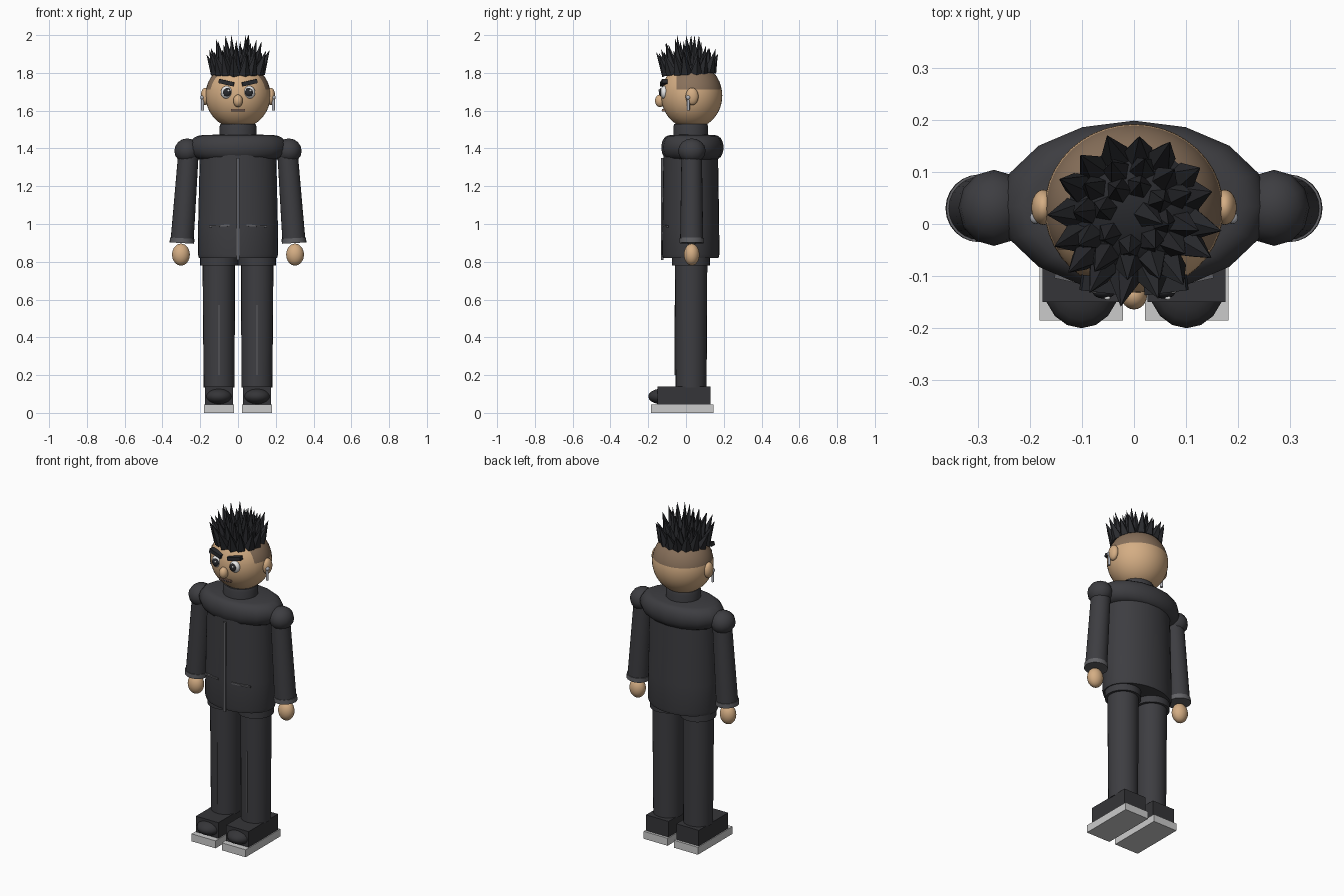
import bpy, bmesh, math, random
from mathutils import Vector, Matrix

if "Cube" in bpy.data.objects:
    bpy.data.objects.remove(bpy.data.objects["Cube"])
random.seed(4)


def mat(name, r, g, b):
    m = bpy.data.materials.new(name)
    m.diffuse_color = (r, g, b, 1)
    m.use_nodes = True
    m.node_tree.nodes["Principled BSDF"].inputs["Base Color"].default_value = m.diffuse_color
    return m


CLOTH = mat("charcoal cloth", .047, .047, .053)
SHOE = mat("shoe leather", .036, .036, .04)
HAIR = mat("black hair", .022, .023, .027)
TRIM = mat("grey trim", .12, .12, .13)
SKIN = mat("skin", .66, .42, .23)
FADE = mat("shaved hair", .25, .165, .105)
SOLE = mat("light sole", .6, .6, .6)
WHITE = mat("eye white", .85, .85, .85)
METAL = mat("silver", .45, .46, .5)
LIP = mat("lips", .3, .17, .12)


def finish(name, bm, material, smooth=True):
    bmesh.ops.recalc_face_normals(bm, faces=bm.faces)
    me = bpy.data.meshes.new(name)
    bm.to_mesh(me)
    bm.free()
    ob = bpy.data.objects.new(name, me)
    bpy.context.collection.objects.link(ob)
    me.materials.append(material)
    if smooth:
        bpy.ops.object.select_all(action='DESELECT')
        ob.select_set(True)
        bpy.context.view_layer.objects.active = ob
        bpy.ops.object.shade_smooth_by_angle(angle=math.radians(40))
    return ob


def box(name, centre, size, material, tilt=0, turn=0):
    bm = bmesh.new()
    bmesh.ops.create_cube(bm, size=1)
    m = (Matrix.Translation(centre) @ Matrix.Rotation(turn, 4, 'Z')
         @ Matrix.Rotation(tilt, 4, 'Y') @ Matrix.Diagonal((*size, 1)))
    bm.transform(m)
    return finish(name, bm, material, False)


def ball(name, centre, radii, material, u=24, v=16):
    bm = bmesh.new()
    bmesh.ops.create_uvsphere(bm, u_segments=u, v_segments=v, radius=1)
    bm.transform(Matrix.Translation(centre) @ Matrix.Diagonal((*radii, 1)))
    return finish(name, bm, material)


def rod(name, a, b, r1, r2, material, sides=24, smooth=True):
    """Tapered cylinder from a to b."""
    a, b = Vector(a), Vector(b)
    bm = bmesh.new()
    bmesh.ops.create_cone(bm, cap_ends=True, segments=sides, radius1=r1,
                          radius2=r2, depth=(b - a).length)
    q = (b - a).to_track_quat('Z', 'Y').to_matrix().to_4x4()
    bm.transform(Matrix.Translation((a + b) / 2) @ q)
    return finish(name, bm, material, smooth)


def lathe(name, profile, y, rx, ry, material, sides=32):
    """Elliptical stack of rings; profile holds (relative radius, z)."""
    bm = bmesh.new()
    rings = []
    for r, z in profile:
        rings.append([bm.verts.new((rx * r * math.sin(t), y + ry * r * math.cos(t), z))
                      for t in (2 * math.pi * i / sides for i in range(sides))])
    for lo, hi in zip(rings, rings[1:]):
        for i in range(sides):
            j = (i + 1) % sides
            bm.faces.new((lo[i], lo[j], hi[j], hi[i]))
    bm.faces.new(rings[0])
    bm.faces.new(rings[-1])
    return finish(name, bm, material)


# Jacket body, padded yoke and high collar
lathe("jacket_body", [(.97, .82), (1, .84), (.99, 1.0), (.95, 1.38)],
      .025, .213, .152, CLOTH)
yoke = [(.74 + .26 * math.sin(math.radians(a)), 1.405 - .065 * math.cos(math.radians(a)))
        for a in range(0, 181, 20)]
lathe("shoulder_yoke", yoke + [(.3, 1.475)], .034, .26, .165, CLOTH, 16)
lathe("collar", [(1, 1.44), (1, 1.515), (.95, 1.53), (.85, 1.53)], .025, .098, .092, CLOTH)
box("zipper", (0, -.126, 1.08), (.016, .014, .54), TRIM)

# Head with shaved sides and a black crown, split by cutting planes
bm = bmesh.new()
bmesh.ops.create_uvsphere(bm, u_segments=40, v_segments=28, radius=1)
bm.transform(Matrix.Translation((0, .03, 1.68)) @ Matrix.Diagonal((.172, .162, .175, 1)))
for co, no in (((0, 0, 1.712), (0, 0, 1)), ((0, 0, 1.80), (0, 0, 1)), ((0, -.05, 0), (0, 1, 0))):
    bmesh.ops.bisect_plane(bm, geom=bm.verts[:] + bm.edges[:] + bm.faces[:],
                           plane_co=co, plane_no=no)
for f in bm.faces:
    c = f.calc_center_median()
    f.material_index = 2 if c.z > 1.80 else 1 if c.z > 1.712 and c.y > -.05 else 0
head = finish("head", bm, SKIN)
head.data.materials.append(FADE)
head.data.materials.append(HAIR)

# Spiky hair: two rings of faceted cones
bm = bmesh.new()


def spike(base, tip, radius):
    base, tip = Vector(base), Vector(tip)
    q = (tip - base).to_track_quat('Z', 'Y').to_matrix().to_4x4()
    bmesh.ops.create_cone(bm, cap_ends=True, segments=5, radius1=radius, radius2=.0005,
                          depth=(tip - base).length,
                          matrix=Matrix.Translation((base + tip) / 2) @ q
                          @ Matrix.Rotation(random.uniform(0, 6), 4, 'Z'))


for count, r0, z0, r1, zt, rad in ((16, .115, 1.80, .165, 1.905, .032),
                                   (12, .088, 1.81, .122, 1.955, .03),
                                   (8, .055, 1.82, .068, 1.985, .028)):
    for i in range(count):
        t = 2 * math.pi * (i + .25) / count + random.uniform(-.06, .06)
        s, c = math.sin(t), math.cos(t)
        k = random.uniform(.95, 1.04)
        spike((r0 * s, .016 + r0 * c, z0 + .008 * c), (r1 * k * s, .01 + r1 * k * c,
              min(1.998, zt + random.uniform(-.025, .025))), rad)
spike((.02, .02, 1.83), (.055, 0, 2.0), .028)
finish("hair_spikes", bm, HAIR, False)

# Nose and mouth
ball("nose", (0, -.137, 1.652), (.025, .027, .033), SKIN)
box("mouth", (0, -.117, 1.602), (.072, .022, .014), LIP)
box("mouth_line", (0, -.127, 1.602), (.064, .004, .004), HAIR)

for s, side in ((-1, "right"), (1, "left")):
    # Eyes and brows
    ball(side + "_eye", (s * .06, -.115, 1.697), (.031, .022, .034), WHITE)
    ball(side + "_pupil", (s * .058, -.131, 1.697), (.021, .012, .023), HAIR)
    ball(side + "_eye_glint", (s * .058 + .007, -.142, 1.706), (.006, .004, .006), WHITE, 10, 6)
    box(side + "_brow", (s * .061, -.117, 1.748), (.082, .03, .022), HAIR, -s * .22, s * .12)

    # Ears with hanging earrings
    ball(side + "_ear", (s * .174, .032, 1.675), (.023, .034, .046), SKIN)
    rod(side + "_earring_drop", (s * .187, .012, 1.60), (s * .187, .012, 1.668),
        .008, .008, METAL, 10)
    ball(side + "_earring_stud", (s * .189, .012, 1.67), (.011, .012, .012), METAL, 12, 8)

    # Sleeves, shoulder caps, cuffs and hands
    ball(side + "_shoulder", (s * .269, .031, 1.387), (.068, .073, .066), CLOTH, 12, 8)
    rod(side + "_sleeve", (s * .262, .03, 1.38), (s * .296, .03, .91), .054, .061, CLOTH)
    rod(side + "_cuff", (s * .2955, .03, .925), (s * .297, .03, .899), .065, .065, TRIM)
    ball(side + "_hand", (s * .302, .03, .838), (.047, .041, .058), SKIN)

    # Jacket pockets
    box(side + "_pocket", (s * .098, -.110, .99), (.11, .012, .009), TRIM, s * .06, s * .22)

    # Trousers with pressed creases and a hip ring
    rod(side + "_trouser_leg", (s * .1, .027, .135), (s * .102, .027, .83), .082, .086, CLOTH)
    rod(side + "_hip_ring", (s * .101, .027, .78), (s * .101, .027, .835), .1, .1, CLOTH)
    box(side + "_crease", (s * .1, -.056, .385), (.006, .008, .37), TRIM)

    # Shoes
    box(side + "_sole", (s * .101, -.02, .0225), (.16, .33, .045), SOLE)
    box(side + "_shoe_upper", (s * .101, -.01, .0925), (.15, .28, .095), SHOE)
    ball(side + "_shoe_toe", (s * .101, -.12, .087), (.072, .08, .043), SHOE, 16, 10)
